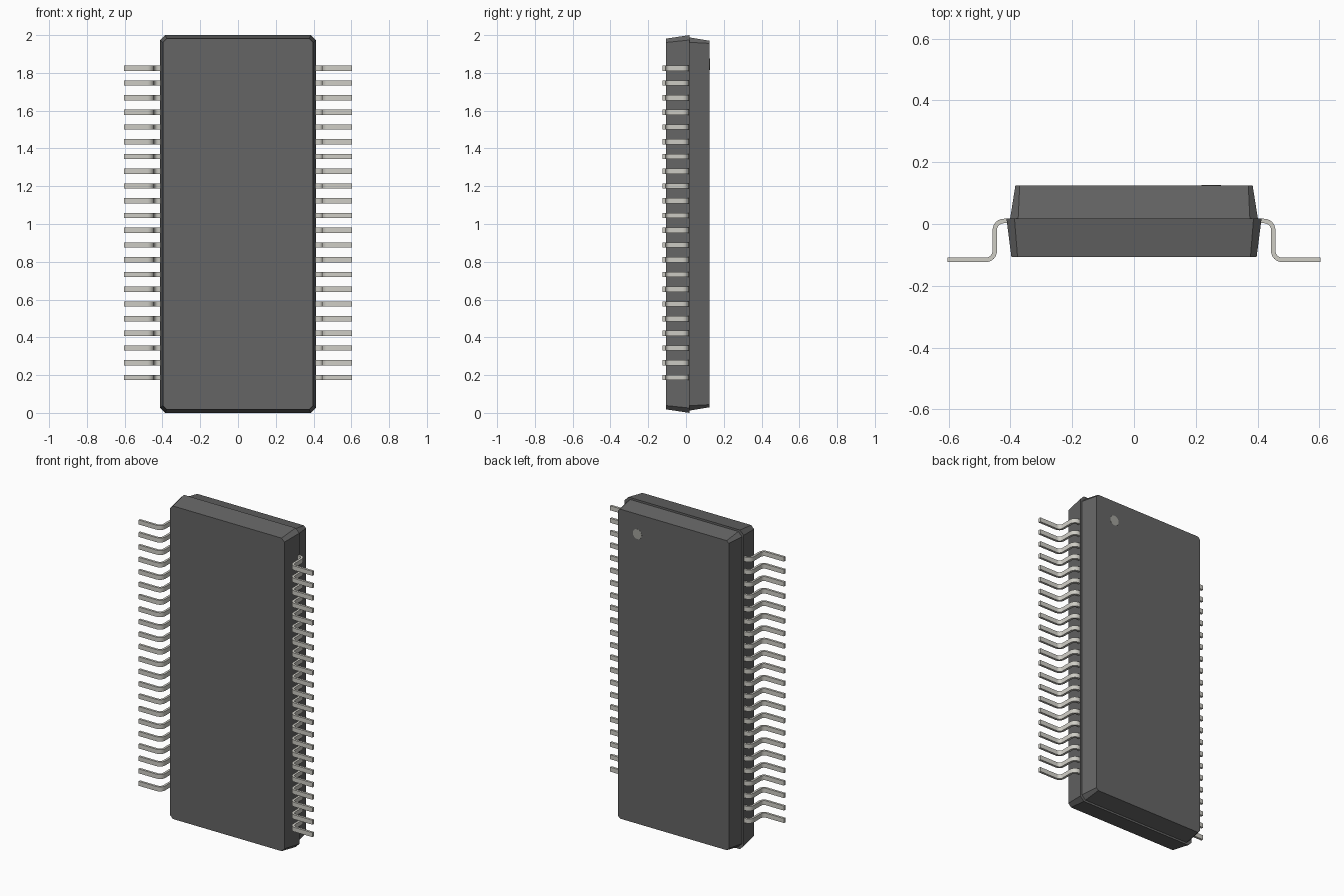
import bpy, bmesh, math
from mathutils import Vector, Matrix

if "Cube" in bpy.data.objects:
    bpy.data.objects.remove(bpy.data.objects["Cube"])


def material(name, rgb):
    m = bpy.data.materials.new(name)
    m.diffuse_color = (*rgb, 1)
    m.use_nodes = True
    m.node_tree.nodes["Principled BSDF"].inputs["Base Color"].default_value = m.diffuse_color
    return m


def make_object(name, bm, mat):
    bmesh.ops.recalc_face_normals(bm, faces=bm.faces)
    me = bpy.data.meshes.new(name)
    bm.to_mesh(me)
    bm.free()
    me.materials.append(mat)
    ob = bpy.data.objects.new(name, me)
    bpy.context.collection.objects.link(ob)
    return ob


def octagon(bm, y, hx, hz, c):
    """Chamfered rectangle ring in the xz plane, centred on z = 1."""
    pts = []
    for sx, sz in ((1, 1), (-1, 1), (-1, -1), (1, -1)):
        pair = [(sx * hx, sz * (hz - c)), (sx * (hx - c), sz * hz)]
        pts += pair if sx * sz > 0 else pair[::-1]
    return [bm.verts.new((x, y, 1 + z)) for x, z in pts]


def tapered_half(name, ring_a, ring_b, mat):
    bm = bmesh.new()
    a, b = octagon(bm, *ring_a), octagon(bm, *ring_b)
    bm.faces.new(a)
    bm.faces.new(b)
    for i in range(8):
        j = (i + 1) % 8
        bm.faces.new((a[i], a[j], b[j], b[i]))
    return make_object(name, bm, mat)


dark = material("dark_plastic", (0.13, 0.13, 0.13))
metal = material("lead_metal", (0.62, 0.61, 0.56))
mark = material("marker_grey", (0.36, 0.36, 0.33))

# Two tapered body halves meeting at the parting line, with a small ledge
PART = 0.018
tapered_half("body_front_half", (PART, 0.413, 1.0, 0.026), (-0.107, 0.397, 0.981, 0.02), dark)
tapered_half("body_back_half", (PART, 0.401, 0.988, 0.026), (0.125, 0.384, 0.97, 0.014), dark)

# Round pin-one marker on the back face
bm = bmesh.new()
bmesh.ops.create_cone(bm, cap_ends=True, segments=32, radius1=0.031, radius2=0.031, depth=0.006,
                      matrix=Matrix.Translation((0.25, 0.123, 1.845)) @ Matrix.Rotation(math.pi / 2, 4, 'X'))
make_object("pin_one_marker", bm, mark)

# Gull-wing lead: S-shaped profile with rounded bends, extruded along z
T, W, PITCH, COUNT = 0.0145, 0.028, 0.078, 22
Z0 = 1 - 0.5 * PITCH * (COUNT - 1) + 0.006
TOP, FOOT, LEG, R_IN, N = 0.017, -0.1235, 0.458, 0.022, 6
R_OUT = R_IN + T


def arc(cx, cy, r, a0, a1):
    return [(cx + r * math.cos(math.radians(a0 + (a1 - a0) * i / N)),
             cy + r * math.sin(math.radians(a0 + (a1 - a0) * i / N))) for i in range(N + 1)]


upper = (LEG - R_OUT, TOP - R_OUT)
lower = (LEG + R_IN, FOOT + R_OUT)
profile = [(0.385, TOP)] + arc(*upper, R_OUT, 90, 0) + arc(*lower, R_IN, 180, 270)
profile += [(0.603, FOOT + T), (0.603, FOOT)]
profile += arc(*lower, R_OUT, 270, 180) + arc(*upper, R_IN, 0, 90) + [(0.385, TOP - T)]

bm = bmesh.new()
face = bm.faces.new([bm.verts.new((x, y, Z0 - W / 2)) for x, y in profile])
ext = bmesh.ops.extrude_face_region(bm, geom=[face])
bmesh.ops.translate(bm, vec=Vector((0, 0, W)),
                    verts=[v for v in ext["geom"] if isinstance(v, bmesh.types.BMVert)])
leads = make_object("leads", bm, metal)

# Row of leads, mirrored to the other side
row = leads.modifiers.new("row", 'ARRAY')
row.count = COUNT
row.use_relative_offset = False
row.use_constant_offset = True
row.constant_offset_displace = (0, 0, PITCH)
leads.modifiers.new("both_sides", 'MIRROR').use_axis[0] = True

bpy.context.view_layer.objects.active = leads
leads.select_set(True)
bpy.ops.object.shade_smooth_by_angle(angle=math.radians(30))
